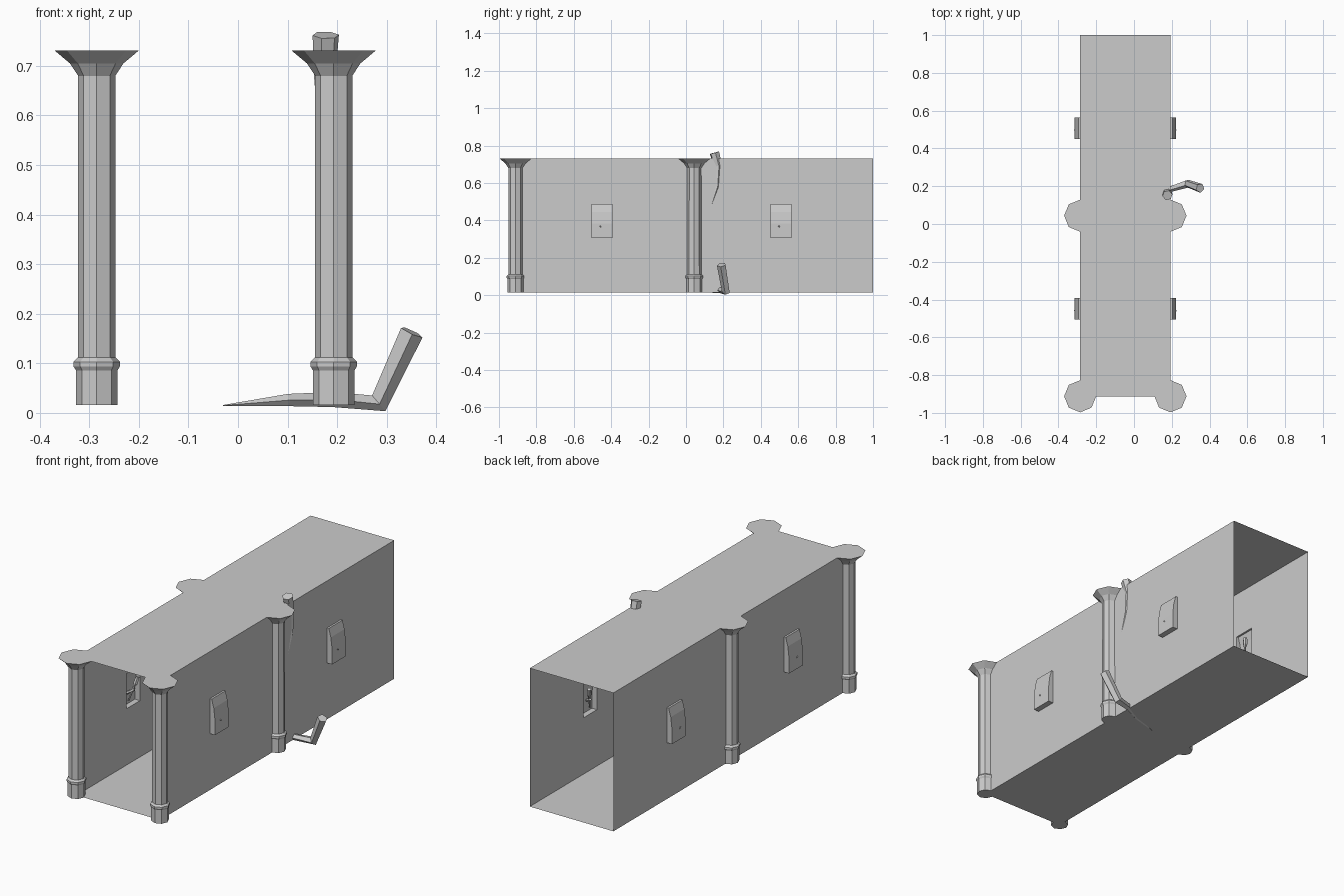
import bpy, bmesh
from math import cos, sin, pi
from mathutils import Vector, Quaternion

if "Cube" in bpy.data.objects:
    bpy.data.objects.remove(bpy.data.objects["Cube"])

CX, HALF = -0.046, 0.239          # corridor centre line and half width
Y0, YM, Y1 = -0.912, 0.044, 1.0   # front, joint and back of the two segments
Z0, Z1 = 0.016, 0.731             # floor and ceiling
NICHES = [(-0.505, -0.393), (0.451, 0.563)]
NZ0, NZ1 = 0.307, 0.488


def make(name, bm, recalc=True):
    if recalc:
        bmesh.ops.recalc_face_normals(bm, faces=bm.faces)
    me = bpy.data.meshes.new(name)
    bm.to_mesh(me)
    bm.free()
    ob = bpy.data.objects.new(name, me)
    bpy.context.collection.objects.link(ob)
    return ob


def tube(name, pts, radii, n):
    """Faceted tube through pts with a radius at each point."""
    bm = bmesh.new()
    pts = [Vector(p) for p in pts]
    q, last, prev = Quaternion(), Vector((0, 0, 1)), None
    for i, p in enumerate(pts):
        t = (pts[min(i + 1, len(pts) - 1)] - pts[max(i - 1, 0)]).normalized()
        q = last.rotation_difference(t) @ q
        last = t
        ring = [bm.verts.new(p + q @ Vector((radii[i] * cos(2 * pi * k / n),
                                             radii[i] * sin(2 * pi * k / n), 0)))
                for k in range(n)]
        if prev:
            for k in range(n):
                j = (k + 1) % n
                bm.faces.new((prev[k], prev[j], ring[j], ring[k]))
        else:
            bm.faces.new(ring[::-1])
        prev = ring
    bm.faces.new(prev)
    return make(name, bm)


# Floor and ceiling, one sheet per corridor segment
for name, z in (("floor", Z0), ("ceiling", Z1)):
    bm = bmesh.new()
    for ya, yb in ((Y0, YM), (YM, Y1)):
        bm.faces.new([bm.verts.new((CX + x * HALF, y, z))
                      for x, y in ((-1, ya), (1, ya), (1, yb), (-1, yb))])
    make(name, bm)

# Niche back: quarter-curved top, straight lower part (depth, height)
PROFILE = [(0, NZ1), (0.010, NZ1), (0.022, 0.445), (0.029, 0.385),
           (0.029, NZ0), (0, NZ0)]

for s, side in ((-1, "left"), (1, "right")):
    wx = CX + s * HALF

    # Wall sheet with openings for the niches
    bm = bmesh.new()
    ys = [Y0, *NICHES[0], YM, *NICHES[1], Y1]
    zs = [Z0, NZ0, NZ1, Z1]
    for i in range(len(ys) - 1):
        for j in range(3):
            if j == 1 and i in (1, 4):
                continue
            bm.faces.new([bm.verts.new((wx, y, z)) for y, z in
                          ((ys[i], zs[j]), (ys[i + 1], zs[j]),
                           (ys[i + 1], zs[j + 1]), (ys[i], zs[j + 1]))])
    bmesh.ops.remove_doubles(bm, verts=bm.verts, dist=1e-5)
    make(side + "_wall", bm)

    for ya, yb in NICHES:
        # Niche shell, open toward the corridor
        bm = bmesh.new()
        a, b = [[bm.verts.new((wx + s * d, y, z)) for d, z in PROFILE]
                for y in (ya, yb)]
        for k in range(len(PROFILE) - 1):
            bm.faces.new((a[k], a[k + 1], b[k + 1], b[k]))
        bm.faces.new(a)
        bm.faces.new(b)
        make(side + "_niche", bm)

        # Wall torch: tilted shaft with head, and a bracket holding it
        ym = (ya + yb) / 2
        tube(side + "_torch",
             [(wx + s * 0.014, ym - 0.018, 0.33), (wx, ym + 0.008, 0.40),
              (wx - s * 0.004, ym + 0.014, 0.415), (wx - s * 0.010, ym + 0.022, 0.445)],
             [0.004, 0.006, 0.012, 0.010], 6)
        tube(side + "_torch_bracket",
             [(wx + s * 0.028, ym - 0.012, 0.365), (wx - s * 0.004, ym + 0.006, 0.385)],
             [0.007, 0.007], 6)

    # Octagonal columns with base, ring and flared capital
    for y, place in ((Y0, "front"), (YM, "middle")):
        zr = [(Z0, .042), (.086, .042), (.094, .047), (.103, .047), (.112, .038),
              (.68, .0375), (.705, .054), (Z1, .085)]
        tube(f"{place}_{side}_column", [(wx, y, z) for z, r in zr],
             [r for z, r in zr], 8)

# Root creeping across the floor, through the wall and up outside
tube("floor_root",
     [(-0.03, 0.10, 0.015), (0.10, 0.14, 0.026), (0.19, 0.185, 0.027),
      (0.283, 0.214, 0.020), (0.350, 0.190, 0.163)],
     [0.001, 0.013, 0.016, 0.022, 0.025], 5)

# Root hanging from the roof down the right wall
tube("roof_root",
     [(0.177, 0.152, 0.762), (0.175, 0.172, 0.69), (0.179, 0.166, 0.58),
      (0.182, 0.12, 0.44), (0.187, 0.088, 0.355)],
     [0.027, 0.023, 0.018, 0.010, 0.003], 6)
